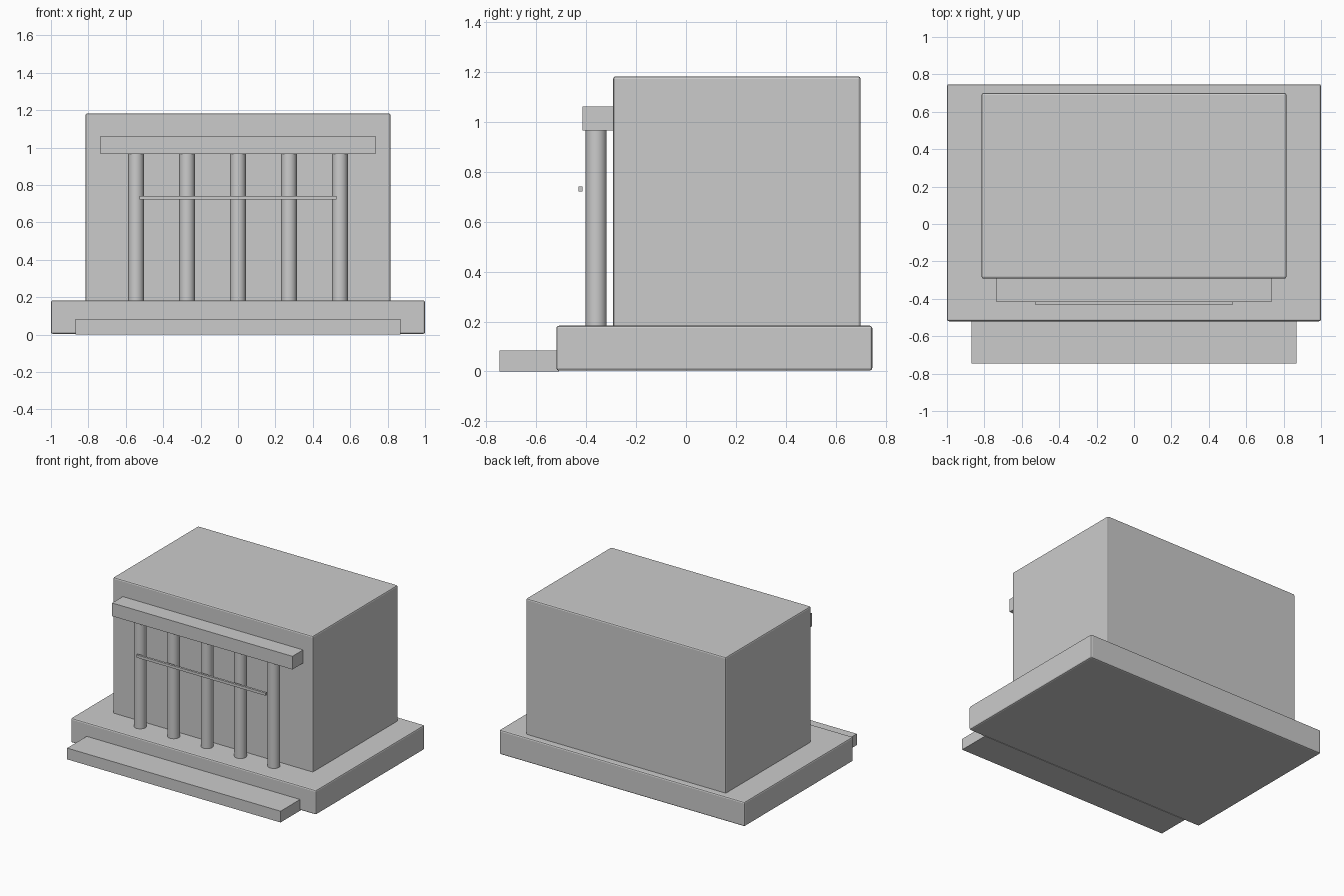
import bpy, math

if "Cube" in bpy.data.objects:
    bpy.data.objects.remove(bpy.data.objects["Cube"])


def box(name, x, y, z, bevel=0.0):
    """Box from (min, max) ranges, with optionally rounded edges."""
    bpy.ops.mesh.primitive_cube_add(
        size=1, location=[(r[0] + r[1]) / 2 for r in (x, y, z)])
    ob = bpy.context.object
    ob.name = name
    ob.scale = [r[1] - r[0] for r in (x, y, z)]
    bpy.ops.object.transform_apply(location=False, rotation=False, scale=True)
    if bevel:
        mod = ob.modifiers.new("rounded_edges", 'BEVEL')
        mod.width = bevel
        mod.segments = 2
    return ob


# Plinth and front step
box("plinth", (-1, 1), (-0.52, 0.747), (0.003, 0.183), 0.01)
box("front_step", (-0.87, 0.87), (-0.747, -0.51), (0, 0.083))

# Main building block
box("building_block", (-0.815, 0.815), (-0.292, 0.70), (0.173, 1.183), 0.01)

# Row of columns
for i in range(5):
    bpy.ops.mesh.primitive_cylinder_add(
        vertices=32, radius=0.042, depth=0.79,
        location=((i - 2) * 0.2725, -0.36, 0.573))
    bpy.context.object.name = f"column_{i + 1}"
    bpy.ops.object.shade_smooth_by_angle(angle=math.radians(30))

# Lintel above the columns and the thin rail in front of them
box("lintel", (-0.735, 0.735), (-0.416, -0.287), (0.965, 1.062))
box("front_rail", (-0.527, 0.527), (-0.432, -0.416), (0.722, 0.742))
